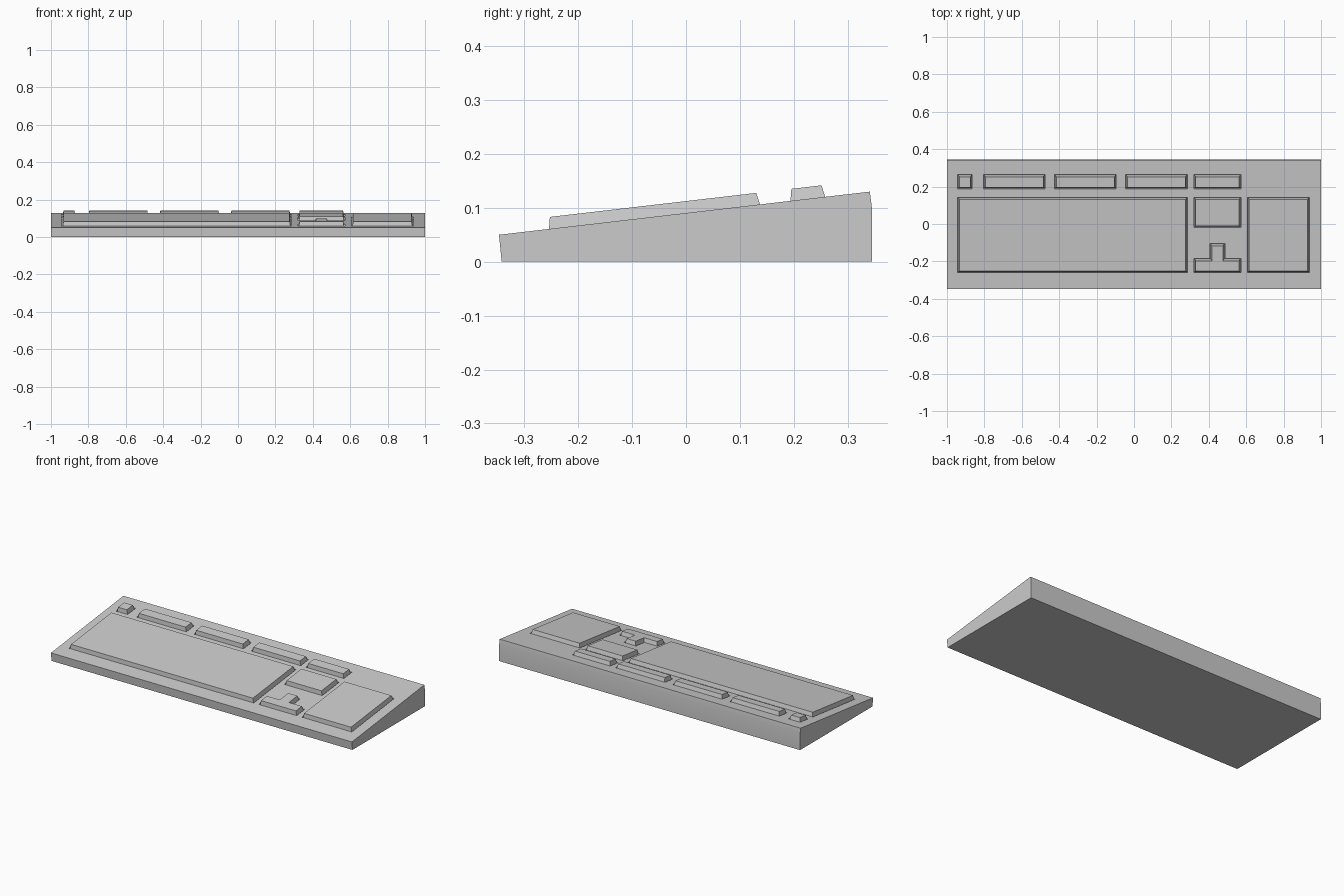
import bpy, bmesh
from mathutils import Vector

if "Cube" in bpy.data.objects:
    bpy.data.objects.remove(bpy.data.objects["Cube"])

SLOPE = (0.13 - 0.05) / 0.688
NORMAL = Vector((0, -SLOPE, 1)).normalized()


def on_deck(x, y, h):
    """Point at height h above the sloping top of the case."""
    return Vector((x, y, 0.05 + SLOPE * (y + 0.347))) + NORMAL * h


def inset(poly, d):
    """Shrink a counter-clockwise right-angled outline by d."""
    out = []
    for i, p in enumerate(poly):
        p = Vector(p)
        e1 = (p - Vector(poly[i - 1])).normalized()
        e2 = (Vector(poly[(i + 1) % len(poly)]) - p).normalized()
        out.append((p.x - (e1.y + e2.y) * d, p.y + (e1.x + e2.x) * d))
    return out


def loft(bm, low, high):
    """Closed solid between two matching loops."""
    a = [bm.verts.new(p) for p in low]
    b = [bm.verts.new(p) for p in high]
    n = len(a)
    bm.faces.new(a[::-1])
    bm.faces.new(b)
    for i in range(n):
        j = (i + 1) % n
        bm.faces.new((a[i], a[j], b[j], b[i]))


def make(name, bm):
    bmesh.ops.recalc_face_normals(bm, faces=bm.faces)
    me = bpy.data.meshes.new(name)
    bm.to_mesh(me)
    bm.free()
    ob = bpy.data.objects.new(name, me)
    bpy.context.collection.objects.link(ob)
    return ob


def rect(x0, x1, y0, y1):
    return [(x0, y0), (x1, y0), (x1, y1), (x0, y1)]


# Key group outlines in plan
F0, F1 = 0.188, 0.264
B0, B1 = -0.26, 0.143
groups = {
    "escape_key": rect(-0.943, -0.865, F0, F1),
    "function_keys_left": rect(-0.805, -0.475, F0, F1),
    "function_keys_middle": rect(-0.425, -0.095, F0, F1),
    "function_keys_right": rect(-0.045, 0.285, F0, F1),
    "system_keys": rect(0.32, 0.572, F0, F1),
    "main_keys": rect(-0.943, 0.286, B0, B1),
    "navigation_keys": rect(0.32, 0.572, -0.018, B1),
    "arrow_keys": [(0.32, B0), (0.572, B0), (0.572, -0.184), (0.486, -0.184),
                   (0.486, -0.104), (0.406, -0.104), (0.406, -0.184), (0.32, -0.184)],
    "number_pad": rect(0.606, 0.938, B0, B1),
}
DEPTH, HEIGHT = 0.02, 0.022

# Wedge case
profile = [(-0.342, 0), (0.345, 0), (0.345, 0.1), (0.341, 0.13), (-0.347, 0.05)]
bm = bmesh.new()
loft(bm, [(-1, y, z) for y, z in profile], [(1, y, z) for y, z in profile])
case = make("case", bm)

# Wells cut into the case around the key groups
bm = bmesh.new()
for poly in groups.values():
    loft(bm, [on_deck(x, y, -DEPTH) for x, y in poly],
         [on_deck(x, y, 0.03) for x, y in poly])
cutter = make("well_cutter", bm)
cutter.hide_render = True
mod = case.modifiers.new("wells", "BOOLEAN")
mod.operation = "DIFFERENCE"
mod.solver = "EXACT"
mod.object = cutter
bpy.context.view_layer.objects.active = case
bpy.ops.object.modifier_apply(modifier=mod.name)
bpy.data.objects.remove(cutter)

# Raised key groups with slightly drafted sides
parts = [case]
for name, poly in groups.items():
    bm = bmesh.new()
    loft(bm, [on_deck(x, y, -DEPTH) for x, y in inset(poly, 0.002)],
         [on_deck(x, y, HEIGHT) for x, y in inset(poly, 0.01)])
    parts.append(make(name, bm))

for ob in parts:
    ob.select_set(True)
bpy.ops.object.shade_smooth_by_angle(angle=0.5)
